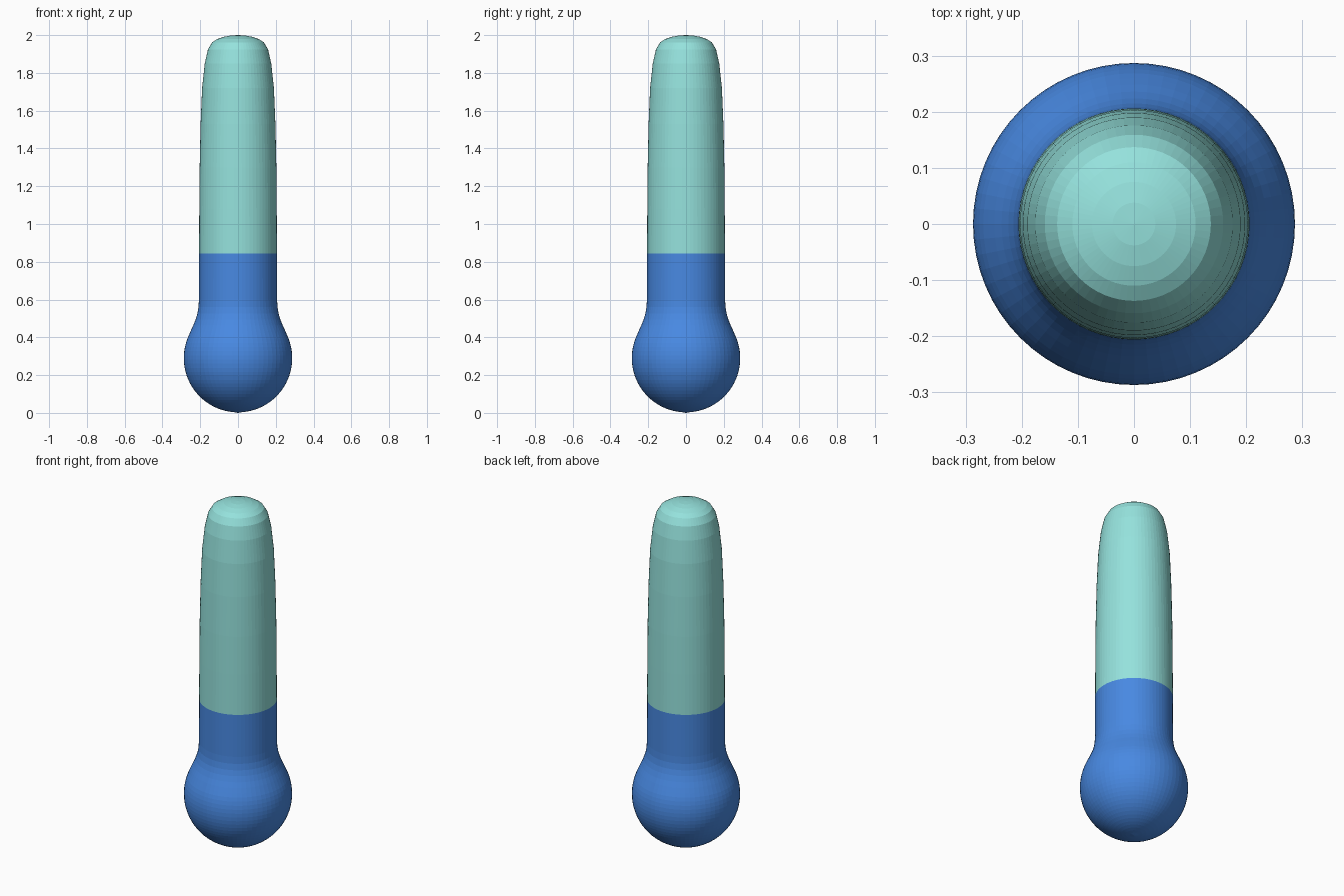
import bpy, bmesh, math

if "Cube" in bpy.data.objects:
    bpy.data.objects.remove(bpy.data.objects["Cube"])

SEGMENTS = 64


def material(name, rgb):
    m = bpy.data.materials.new(name)
    m.diffuse_color = (*rgb, 1.0)
    m.use_nodes = True
    m.node_tree.nodes["Principled BSDF"].inputs["Base Color"].default_value = m.diffuse_color
    return m


def lathe(name, profile, mat):
    """Revolve (radius, z) points, listed bottom to top, around the z axis."""
    bm = bmesh.new()
    rings = []
    for r, z in profile:
        if r < 1e-5:
            rings.append([bm.verts.new((0, 0, z))])
        else:
            angles = [2 * math.pi * i / SEGMENTS for i in range(SEGMENTS)]
            rings.append([bm.verts.new((r * math.cos(a), r * math.sin(a), z)) for a in angles])
    for low, high in zip(rings, rings[1:]):
        for i in range(SEGMENTS):
            j = (i + 1) % SEGMENTS
            if len(low) == 1:
                bm.faces.new((low[0], high[j], high[i]))
            elif len(high) == 1:
                bm.faces.new((low[i], low[j], high[0]))
            else:
                bm.faces.new((low[i], low[j], high[j], high[i]))
    bmesh.ops.recalc_face_normals(bm, faces=bm.faces)
    mesh = bpy.data.meshes.new(name)
    bm.to_mesh(mesh)
    bm.free()
    mesh.materials.append(mat)
    obj = bpy.data.objects.new(name, mesh)
    bpy.context.collection.objects.link(obj)
    return obj


blue = material("blue", (0.065, 0.25, 0.76))
teal = material("pale teal", (0.30, 0.76, 0.72))

# Round bulb flowing through a concave neck into the lower stem
R, CZ = 0.287, 0.290
bulb = [(0, 0.0)]
steps = 26
for k in range(1, steps + 1):
    a = math.radians(-90 + 115 * k / steps)
    bulb.append((R * math.cos(a), CZ + R * math.sin(a)))
bulb += [(0.249, 0.437), (0.236, 0.465), (0.224, 0.495), (0.215, 0.525),
         (0.209, 0.56), (0.207, 0.60), (0.206, 0.845)]
lathe("bulb_and_lower_stem", bulb, blue)

# Upper stem, tapering to a shallow domed tip
stem = [(0.206, 0.845), (0.205, 1.08), (0.203, 1.30), (0.198, 1.53),
        (0.190, 1.72), (0.176, 1.85), (0.159, 1.925), (0.137, 1.962),
        (0.110, 1.979), (0.075, 1.991), (0.038, 1.998), (0, 2.0)]
lathe("upper_stem", stem, teal)
